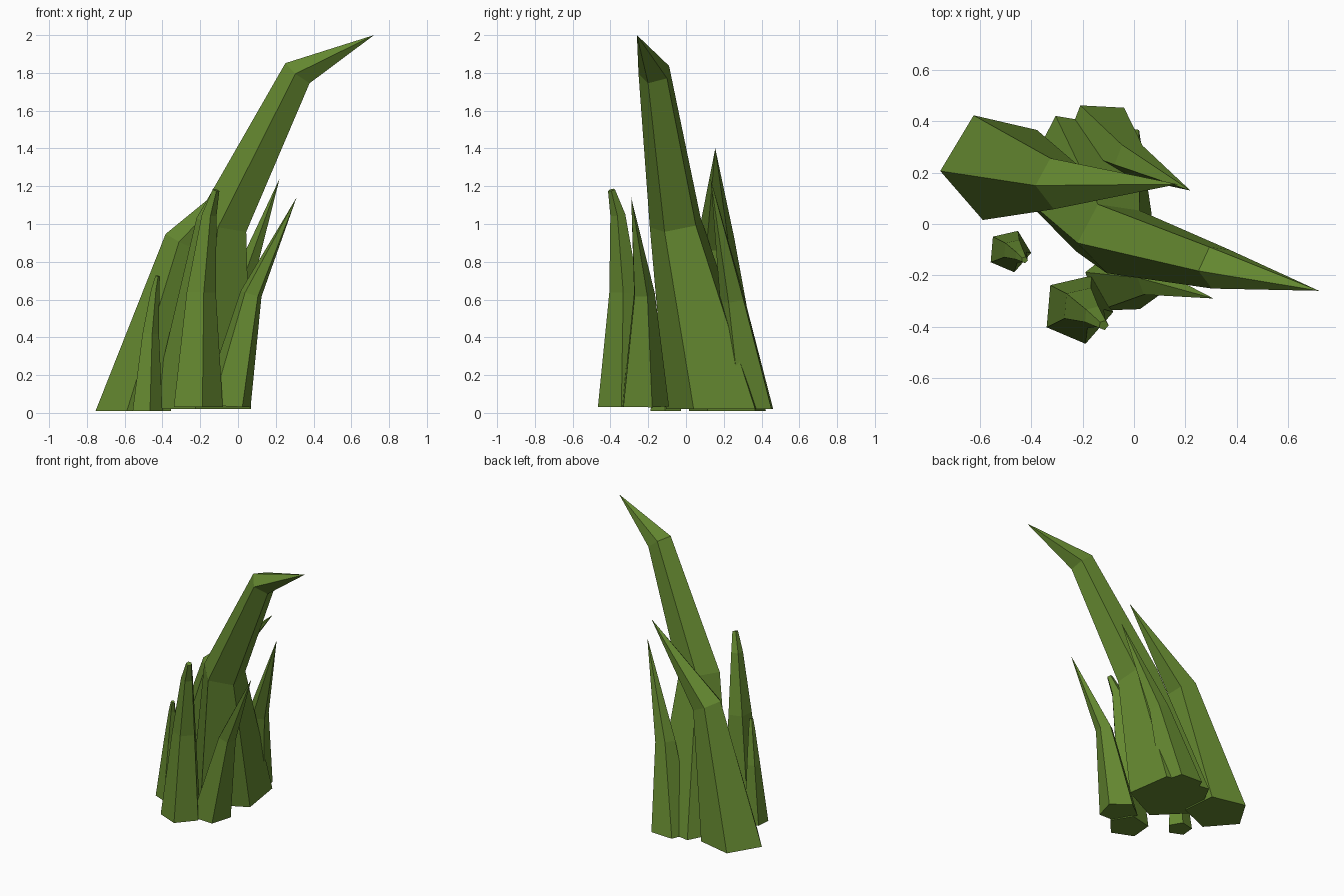
import bpy, bmesh, math
from mathutils import Vector

if "Cube" in bpy.data.objects:
    bpy.data.objects.remove(bpy.data.objects["Cube"])

green = bpy.data.materials.new("grass green")
green.diffuse_color = (0.13, 0.25, 0.03, 1)
green.use_nodes = True
green.node_tree.nodes["Principled BSDF"].inputs["Base Color"].default_value = green.diffuse_color


def blade(name, phase, rings, tip=None):
    """Five-sided tapering blade; rings are (x, y, z, radius, tilt toward the path)."""
    bm = bmesh.new()
    centres = [Vector(r[:3]) for r in rings] + ([Vector(tip)] if tip else [])
    loops = []
    for i, (x, y, z, radius, tilt) in enumerate(rings):
        a, b = centres[max(i - 1, 0)], centres[min(i + 1, len(centres) - 1)]
        normal = Vector((0, 0, 1)).lerp((b - a).normalized(), tilt)
        turn = Vector((0, 0, 1)).rotation_difference(normal)
        loop = []
        for k in range(5):
            t = math.radians(phase + 72 * k)
            loop.append(bm.verts.new(
                centres[i] + turn @ Vector((radius * math.cos(t), radius * math.sin(t), 0))))
        loops.append(loop)
    bm.faces.new(loops[0][::-1])
    for lo, hi in zip(loops, loops[1:]):
        for k in range(5):
            j = (k + 1) % 5
            bm.faces.new((lo[k], lo[j], hi[j], hi[k]))
    if tip:
        point = bm.verts.new(tip)
        for k in range(5):
            bm.faces.new((loops[-1][k], loops[-1][(k + 1) % 5], point))
    else:
        bm.faces.new(loops[-1])
    bmesh.ops.recalc_face_normals(bm, faces=bm.faces)
    mesh = bpy.data.meshes.new(name)
    bm.to_mesh(mesh)
    bm.free()
    mesh.materials.append(green)
    bpy.context.collection.objects.link(bpy.data.objects.new(name, mesh))


# Tall bent blade in the middle
blade("tall_blade", -27.5,
      [(-0.18, 0.17, 0.02, 0.28, 0), (-0.08, -0.05, 1.0, 0.145, 0.9),
       (0.32, -0.165, 1.80, 0.088, 1)], (0.72, -0.26, 2.0))
# Wide blade on the left, leaning right
blade("left_blade", -31 - 72,
      [(-0.54, 0.225, 0.01, 0.215, 0), (-0.29, 0.16, 0.90, 0.105, 1)],
      (0.17, 0.155, 1.40))
# Blade at the back
blade("back_blade", 51,
      [(-0.13, 0.34, 0.02, 0.145, 0), (-0.01, 0.25, 0.60, 0.07, 0.8)],
      (0.22, 0.13, 1.24))
# Pointed blade at the front right
blade("front_right_blade", 20,
      [(-0.06, -0.225, 0.035, 0.135, 0.2), (0.07, -0.225, 0.63, 0.06, 0.9)],
      (0.31, -0.29, 1.14))
# Blunt blade at the front
blade("front_blade", -5,
      [(-0.22, -0.33, 0.03, 0.14, 0), (-0.20, -0.325, 0.64, 0.083, 0.5),
       (-0.155, -0.36, 1.05, 0.042, 1), (-0.118, -0.394, 1.18, 0.02, 1)])
# Short blunt blade at the front left
blade("short_blade", -5,
      [(-0.485, -0.105, 0.01, 0.085, 0), (-0.465, -0.105, 0.42, 0.047, 0.5),
       (-0.44, -0.125, 0.65, 0.024, 1), (-0.426, -0.14, 0.725, 0.013, 1)])
